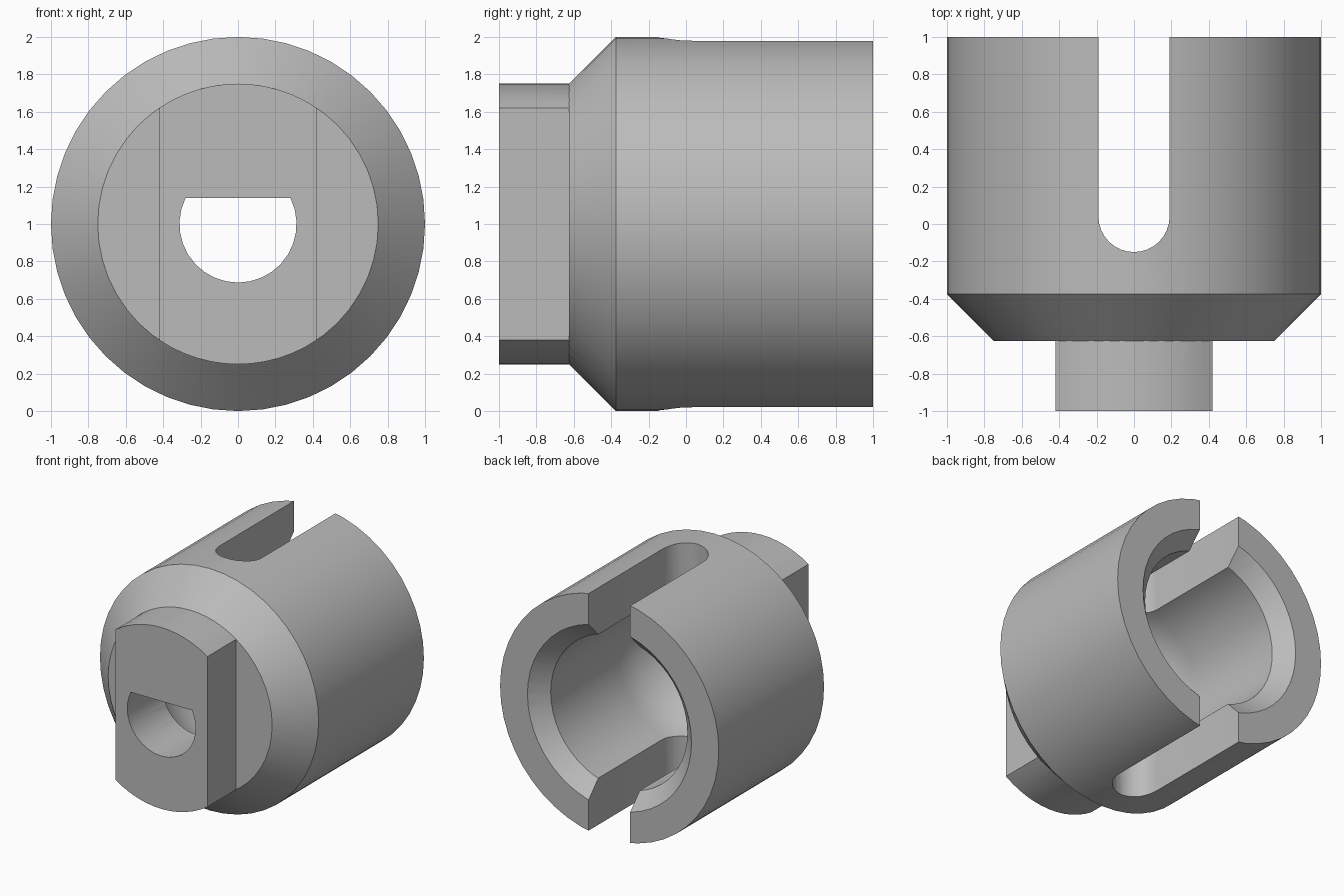
import bpy, bmesh, math
from mathutils import Matrix, Vector

cube = bpy.data.objects.get("Cube")
if cube:
    bpy.data.objects.remove(cube, do_unlink=True)

steel = bpy.data.materials.new("grey metal")
GREY = (0.5, 0.5, 0.5, 1)
steel.use_nodes = True
steel.diffuse_color = GREY
steel.node_tree.nodes["Principled BSDF"].inputs["Base Color"].default_value = GREY


def make_object(name, bm):
    bmesh.ops.recalc_face_normals(bm, faces=bm.faces)
    mesh = bpy.data.meshes.new(name)
    bm.to_mesh(mesh)
    bm.free()
    mesh.materials.append(steel)
    ob = bpy.data.objects.new(name, mesh)
    bpy.context.collection.objects.link(ob)
    return ob


def revolve(name, profile, steps=48):
    """Spin a closed (radius, y) profile about the y axis at z = 1."""
    bm = bmesh.new()
    verts = [bm.verts.new((r, y, 1)) for r, y in profile]
    edges = [bm.edges.new(pair) for pair in zip(verts, verts[1:])]
    bmesh.ops.spin(bm, geom=verts + edges, cent=(0, 0, 1), axis=(0, 1, 0),
                   angle=math.tau, steps=steps)
    bmesh.ops.remove_doubles(bm, verts=bm.verts, dist=1e-4)
    return make_object(name, bm)


def extrude(name, outline, offset):
    """Extrude a closed planar outline along an offset."""
    bm = bmesh.new()
    face = bm.faces.new([bm.verts.new(p) for p in outline])
    new = bmesh.ops.extrude_face_region(bm, geom=[face])["geom"]
    bmesh.ops.translate(bm, vec=Vector(offset),
                        verts=[v for v in new if isinstance(v, bmesh.types.BMVert)])
    return make_object(name, bm)


def arc(radius, start, end, steps):
    angles = [start + (end - start) * i / steps for i in range(steps + 1)]
    return [(radius * math.cos(a), radius * math.sin(a)) for a in angles]


def boolean(target, tool, operation):
    mod = target.modifiers.new(tool.name, 'BOOLEAN')
    mod.operation, mod.object, mod.solver = operation, tool, 'EXACT'
    bpy.context.view_layer.objects.active = target
    bpy.ops.object.modifier_apply(modifier=mod.name)
    bpy.data.objects.remove(tool, do_unlink=True)


# Bevelled outer sleeve
body = revolve("coupling_body", [(0, -0.625), (0.75, -0.625), (1, -0.375), (1, 1), (0, 1)])

# Flat-sided drive tang with rounded ends
half = math.acos(0.42 / 0.75)
top = arc(0.75, half, math.pi - half, 12)
outline = top + [(-x, -z) for x, z in top]
tang = extrude("drive_tang", [(x, -1, z + 1) for x, z in outline], (0, 0.45, 0))
boolean(body, tang, 'UNION')

# Round-bottomed bore with a bevelled mouth
dome = arc(0.625, -math.pi / 2, 0, 14)
bore = revolve("bore_cutter", dome + [(0.625, 0.875), (0.8, 1.05), (0, 1.05)])
boolean(body, bore, 'DIFFERENCE')

# D-shaped shaft hole
flat = math.asin(0.14 / 0.313)
hole = arc(0.313, math.pi - flat, math.tau + flat, 20)
d_hole = extrude("shaft_hole_cutter", [(x, -1.1, z + 1) for x, z in hole], (0, 0.9, 0))
boolean(body, d_hole, 'DIFFERENCE')

# Round-ended slot through both walls
slot = [(x, y + 0.04) for x, y in arc(0.19, math.pi, math.tau, 16)]
slot += [(0.19, 1.1), (-0.19, 1.1)]
cutter = extrude("slot_cutter", [(x, y, -0.1) for x, y in slot], (0, 0, 2.2))
boolean(body, cutter, 'DIFFERENCE')

# Smooth curved walls, keep machined edges crisp
bpy.ops.object.select_all(action='DESELECT')
body.select_set(True)
bpy.context.view_layer.objects.active = body
bpy.ops.object.shade_smooth_by_angle(angle=math.radians(30))
